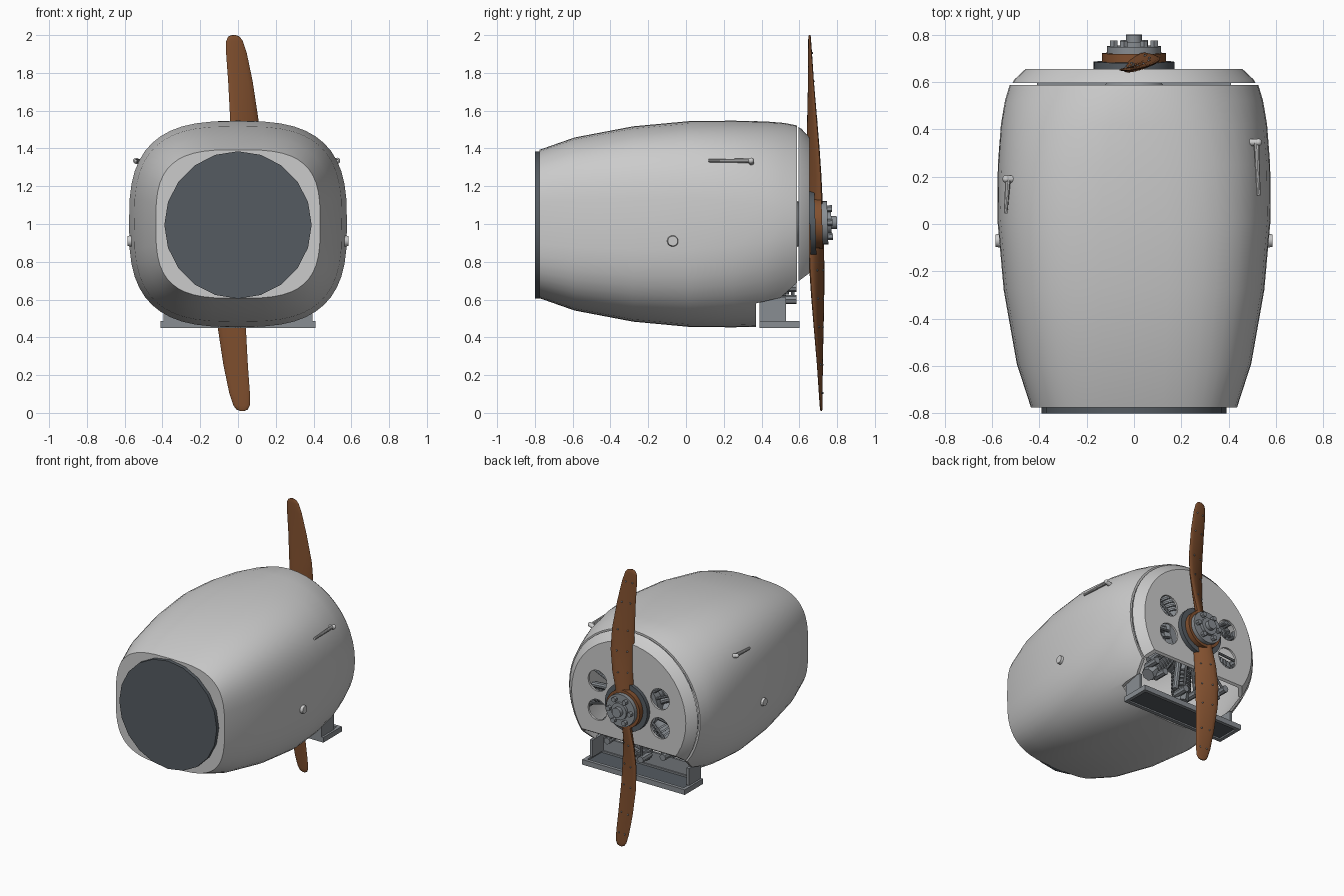
import bpy, bmesh
from math import sin, cos, pi, radians, copysign
from mathutils import Vector, Matrix

if "Cube" in bpy.data.objects:
    bpy.data.objects.remove(bpy.data.objects["Cube"])


def material(name, col):
    m = bpy.data.materials.new(name)
    m.diffuse_color = (*col, 1)
    m.use_nodes = True
    m.node_tree.nodes["Principled BSDF"].inputs["Base Color"].default_value = m.diffuse_color
    return m


SHELL = material("light_metal", (0.62, 0.62, 0.64))
DARK = material("slate", (0.09, 0.105, 0.12))
STEEL = material("steel", (0.25, 0.27, 0.29))
WOOD = material("wood", (0.22, 0.08, 0.028))


def finish(name, bm, mat=None, cutters=(), angle=32, xf=None):
    bmesh.ops.remove_doubles(bm, verts=bm.verts, dist=1e-5)
    bmesh.ops.recalc_face_normals(bm, faces=bm.faces)
    if xf:
        bm.transform(xf)
    me = bpy.data.meshes.new(name)
    bm.to_mesh(me)
    bm.free()
    ob = bpy.data.objects.new(name, me)
    bpy.context.collection.objects.link(ob)
    if mat:
        me.materials.append(mat)
    bpy.ops.object.select_all(action='DESELECT')
    ob.select_set(True)
    bpy.context.view_layer.objects.active = ob
    for c in cutters:
        mod = ob.modifiers.new("cut", 'BOOLEAN')
        mod.object, mod.operation, mod.solver = c, 'DIFFERENCE', 'EXACT'
        bpy.ops.object.modifier_apply(modifier=mod.name)
    if angle:
        bpy.ops.object.shade_smooth_by_angle(angle=radians(angle))
    return ob


def cyl(bm, p, q, r1, r2=None, n=16):
    p, q = Vector(p), Vector(q)
    rot = (q - p).to_track_quat('Z', 'Y').to_matrix().to_4x4()
    bmesh.ops.create_cone(bm, cap_ends=True, segments=n, radius1=r1, radius2=r1 if r2 is None else r2,
                          depth=(q - p).length, matrix=Matrix.Translation((p + q) / 2) @ rot)


def box(bm, lo, hi):
    lo, hi = Vector(lo), Vector(hi)
    bmesh.ops.create_cube(bm, size=1, matrix=Matrix.Translation((lo + hi) / 2) @ Matrix.Diagonal((*(hi - lo), 1)))


def ball(bm, p, r, n=8):
    bmesh.ops.create_uvsphere(bm, u_segments=n * 2, v_segments=n, radius=r, matrix=Matrix.Translation(p))


def bridge(bm, loops, caps):
    loops = [[bm.verts.new(p) for p in l] for l in loops]
    n = len(loops[0])
    for a, b in zip(loops, loops[1:]):
        for i in range(n):
            bm.faces.new((a[i], a[(i + 1) % n], b[(i + 1) % n], b[i]))
    if caps:
        bm.faces.new(loops[0])
        bm.faces.new(loops[-1])


def oval(y, a, b, e, n=48):
    pts = []
    for i in range(n):
        c, s = cos(2 * pi * i / n), sin(2 * pi * i / n)
        pts.append((a * copysign(abs(c) ** (2 / e), c), y, 1 + b * copysign(abs(s) ** (2 / e), s)))
    return pts


# cutters: lower engine opening and the four cooling holes
bm = bmesh.new()
prof = [(0.37, 0.3), (0.37, 0.58), (0.5, 0.61), (0.6, 0.7), (0.66, 0.745), (0.75, 0.77), (0.75, 0.3)]
bridge(bm, [[(x, y, z) for y, z in prof] for x in (-0.7, 0.7)], True)
opening = finish("opening_cutter", bm, angle=0)
bm = bmesh.new()
for s in (-1, 1):
    for z in (0.91, 1.12):
        cyl(bm, (s * 0.25, 0.55, z), (s * 0.25, 0.75, z), 0.075, n=24)
holes = finish("hole_cutter", bm, angle=0)

# nacelle shell: rounded square at the bulkhead turning into a circle at the nose
outer = [(-0.775, 0.435, 0.393, 3.2), (-0.59, 0.495, 0.458, 3.1), (-0.28, 0.55, 0.517, 3),
         (0.02, 0.577, 0.545, 2.9), (0.25, 0.575, 0.547, 2.65), (0.42, 0.562, 0.543, 2.35),
         (0.52, 0.545, 0.535, 2.12), (0.587, 0.525, 0.522, 2)]
inner = [(max(y, -0.76), a - 0.015, b - 0.015, e) for y, a, b, e in reversed(outer)]
bm = bmesh.new()
bridge(bm, [oval(*r) for r in outer + inner], True)
finish("nacelle_shell", bm, SHELL, [opening])

# nose ring with its perforated face plate
rings = [(0.596, 0.495), (0.596, 0.513), (0.61, 0.505), (0.655, 0.457), (0.655, 0.05),
         (0.64, 0.05), (0.64, 0.445), (0.596, 0.495)]
bm = bmesh.new()
bridge(bm, [oval(y, r, r, 2) for y, r in rings], False)
finish("nose_ring", bm, SHELL, [opening, holes])

# rear bulkhead disc
bm = bmesh.new()
cyl(bm, (0, -0.8, 0.995), (0, -0.77, 0.995), 0.39, n=20)
finish("bulkhead", bm, DARK)

# radial engine: crankcase, finned cylinders, heads and pushrods
bm = bmesh.new()
cyl(bm, (0, 0.38, 1), (0, 0.58, 1), 0.18, n=18)
cyl(bm, (0, 0.58, 1), (0, 0.64, 1), 0.13, 0.08, n=18)
finish("crankcase", bm, STEEL)
bm = bmesh.new()
rods = bmesh.new()
for k in range(9):
    t = -pi / 2 + 2 * pi * k / 9
    d, side = Vector((cos(t), 0, sin(t))), Vector((-sin(t), 0, cos(t)))
    c = Vector((0, 0.48, 1))
    cyl(bm, c + d * 0.15, c + d * 0.41, 0.048, n=12)
    for j in range(6):
        cyl(bm, c + d * (0.22 + j * 0.028), c + d * (0.232 + j * 0.028), 0.066, n=12)
    cyl(bm, c + d * 0.39, c + d * 0.44, 0.06, 0.045, n=8)
    for s in (-1, 1):
        f = Vector((0, 0.085, 0))
        cyl(rods, c + f + d * 0.14 + side * s * 0.02, c + f + d * 0.4 + side * s * 0.045, 0.009, n=8)
        cyl(rods, c + d * 0.4 + side * s * 0.045, c + d * 0.4 + side * s * 0.045 + f * 1.25, 0.024, n=8)
    # intake pipe between neighbouring cylinders
    m = Vector((cos(t + pi / 9), 0, sin(t + pi / 9)))
    cyl(rods, c + m * 0.16 + f * 0.5, c + d * 0.38 + side * 0.07 + f * 0.3, 0.022, n=10)
finish("engine_cylinders", bm, STEEL)
finish("pushrods", rods, STEEL)

# drip tray and its brackets under the engine
bm = bmesh.new()
for s in (-1, 1):
    x = sorted((s * 0.385, s * 0.41))
    box(bm, (x[0], 0.39, 0.45), (x[1], 0.6, 0.487))
    x = sorted((s * 0.375, s * 0.395))
    box(bm, (x[0], 0.39, 0.487), (x[1], 0.53, 0.61))
for y in (0.39, 0.575):
    box(bm, (-0.385, y, 0.45), (0.385, y + 0.025, 0.487))
box(bm, (-0.375, 0.39, 0.487), (0.375, 0.405, 0.58))
finish("tray_frame", bm, STEEL, angle=0)
bm = bmesh.new()
box(bm, (-0.386, 0.41, 0.46), (0.386, 0.58, 0.475))
finish("tray_floor", bm, DARK, angle=0)

# side caps and levers
bm = bmesh.new()
for s in (-1, 1):
    cyl(bm, (s * 0.565, -0.07, 0.91), (s * 0.585, -0.07, 0.91), 0.03, 0.026, n=20)
finish("side_caps", bm, SHELL)
for name, s, y0, y1, x in (("right_lever", 1, 0.12, 0.345, 0.517), ("left_lever", -1, 0.045, 0.19, 0.532)):
    bm = bmesh.new()
    cyl(bm, (s * (x + 0.01), y0, 1.335), (s * x, y1, 1.335), 0.008, 0.012, n=10)
    cyl(bm, (s * (x - 0.04), y1, 1.32), (s * (x + 0.012), y1, 1.335), 0.015, n=14)
    ball(bm, (s * (x + 0.008), y1, 1.335), 0.016, 6)
    finish(name, bm, SHELL)

# propeller: built around the origin, then leaned slightly
LEAN = Matrix.Translation((0, 0.685, 1.005)) @ Matrix.Rotation(radians(1.8), 4, 'X') \
    @ Matrix.Rotation(radians(-0.4), 4, 'Y')
# stations: radius, sweep, half chord, half thickness, twist
stations = [(0.0, 0, 0.06, 0.028, 40), (0.12, 0.01, 0.062, 0.026, 36), (0.25, 0.03, 0.072, 0.022, 29),
            (0.4, 0.04, 0.08, 0.018, 22), (0.55, 0.037, 0.078, 0.014, 17), (0.75, 0.018, 0.066, 0.01, 11),
            (0.9, -0.002, 0.055, 0.008, 7), (0.965, -0.012, 0.044, 0.007, 5), (0.988, -0.015, 0.03, 0.006, 5),
            (0.995, -0.016, 0.012, 0.004, 5)]


def section(r, sweep, hc, ht, tw):
    a = radians(tw)
    uv = [(hc * cos(2 * pi * i / 14), ht * sin(2 * pi * i / 14)) for i in range(14)]
    return [(sweep + u * cos(a) - v * sin(a), u * sin(a) + v * cos(a), r) for u, v in uv]


for name, ang in (("upper_blade", 0), ("lower_blade", pi)):
    spin = LEAN @ Matrix.Rotation(ang, 4, 'Y')
    bm = bmesh.new()
    bridge(bm, [section(*s) for s in stations], True)
    finish(name, bm, WOOD, angle=45, xf=spin)
    # rivets along the aft face
    bm = bmesh.new()
    for r, sweep, hc, ht, tw in stations[2:7]:
        for u in (-0.45, 0.45):
            a, h = radians(tw), u * hc
            v = ht * 0.9
            ball(bm, (sweep + h * cos(a) - v * sin(a), h * sin(a) + v * cos(a), r), 0.006, 4)
    finish(name + "_rivets", bm, STEEL, xf=spin)

# hub stack: backing disc, wooden boss, flange with bolts, shaft end
for name, y0, y1, r, mat in (("hub_backing", -0.03, 0.0, 0.17, DARK), ("hub_boss", 0.0, 0.036, 0.135, WOOD),
                             ("hub_flange", 0.036, 0.065, 0.115, STEEL), ("hub_cap", 0.065, 0.085, 0.06, STEEL),
                             ("shaft_end", 0.085, 0.114, 0.034, STEEL)):
    bm = bmesh.new()
    cyl(bm, (0, y0, 0), (0, y1, 0), r, n=28)
    finish(name, bm, mat, xf=LEAN)
bm = bmesh.new()
for k in range(6):
    t = 2 * pi * k / 6
    p = Vector((cos(t), 0, sin(t))) * 0.085
    cyl(bm, p + Vector((0, 0.06, 0)), p + Vector((0, 0.09, 0)), 0.018, n=6)
finish("hub_bolts", bm, STEEL, xf=LEAN)

for c in (opening, holes):
    bpy.data.objects.remove(c)
